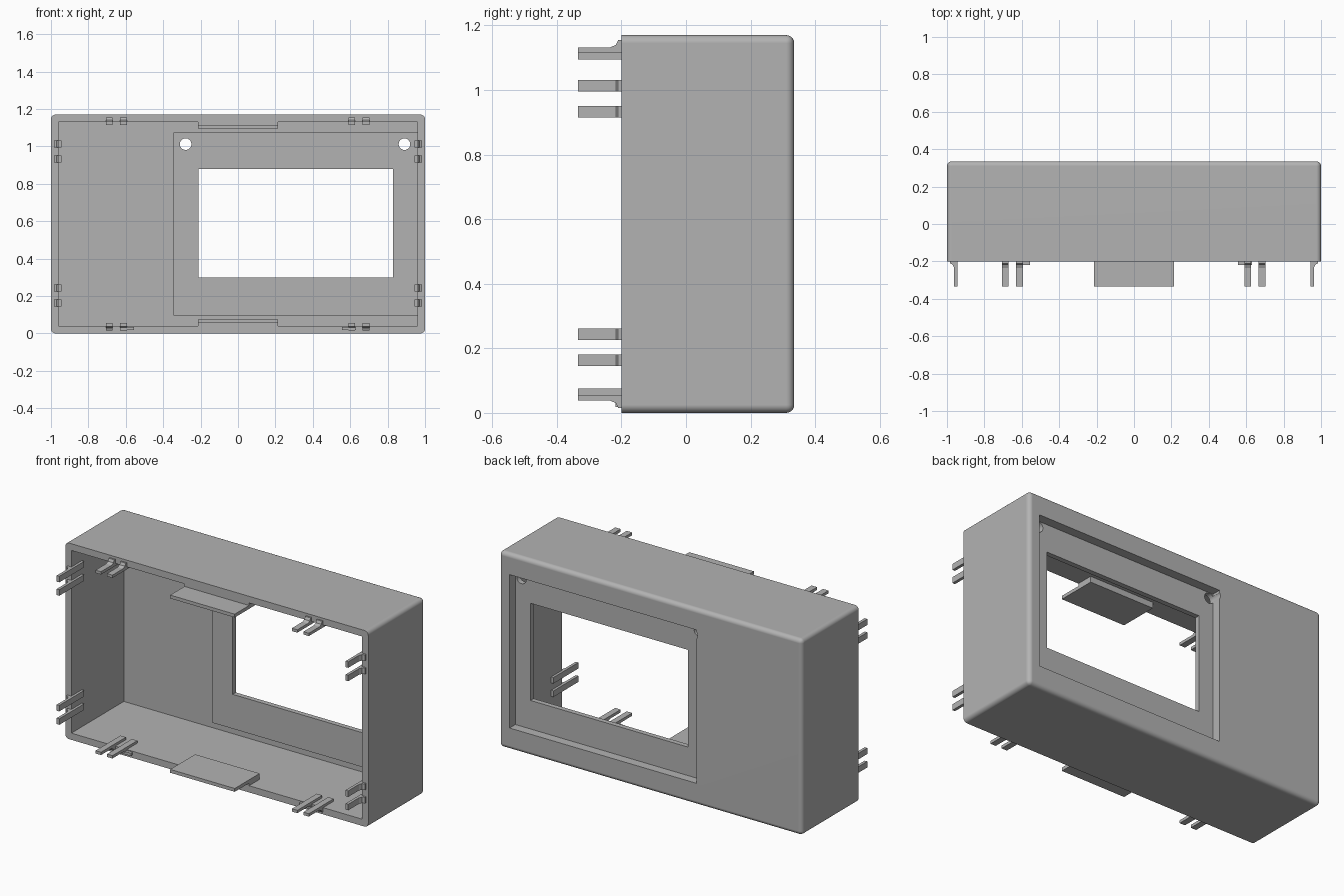
import bpy
import bmesh
from mathutils import Vector, Matrix

cube = bpy.data.objects.get("Cube")
if cube:
    bpy.data.objects.remove(cube, do_unlink=True)

HEIGHT = 1.17
FRONT, BACK = -0.2, 0.335
WALL = 0.04

grey = bpy.data.materials.new("plain grey")
grey.use_nodes = True
grey.diffuse_color = (0.45, 0.45, 0.45, 1)
grey.node_tree.nodes["Principled BSDF"].inputs["Base Color"].default_value = grey.diffuse_color


def make_object(name, bm):
    bmesh.ops.recalc_face_normals(bm, faces=bm.faces)
    mesh = bpy.data.meshes.new(name)
    bm.to_mesh(mesh)
    bm.free()
    mesh.materials.append(grey)
    obj = bpy.data.objects.new(name, mesh)
    bpy.context.collection.objects.link(obj)
    return obj


def box(name, x, y, z, bevel=0):
    """Box from (min, max) ranges, optionally rounded except at its front."""
    bm = bmesh.new()
    size = [b - a for a, b in (x, y, z)]
    centre = Vector([(a + b) / 2 for a, b in (x, y, z)])
    bmesh.ops.create_cube(bm, size=1, matrix=Matrix.Translation(centre) @ Matrix.Diagonal((*size, 1)))
    if bevel:
        edges = [e for e in bm.edges if max(v.co.y for v in e.verts) > y[0] + 0.01]
        bmesh.ops.bevel(bm, geom=edges, offset=bevel, segments=5, profile=0.5, affect="EDGES")
    return make_object(name, bm)


def rod(name, x, z, radius):
    bm = bmesh.new()
    turn = Matrix.Translation((x, BACK, z)) @ Matrix.Rotation(1.5708, 4, "X")
    bmesh.ops.create_cone(bm, cap_ends=True, segments=32, radius1=radius, radius2=radius,
                          depth=0.5, matrix=turn)
    return make_object(name, bm)


def combine(target, tool, operation):
    mod = target.modifiers.new("combine", "BOOLEAN")
    mod.operation = operation
    mod.solver = "EXACT"
    mod.object = tool
    bpy.context.view_layer.objects.active = target
    bpy.ops.object.modifier_apply(modifier=mod.name)
    bpy.data.objects.remove(tool, do_unlink=True)


# Open-fronted housing with an inner frame, stepped recess and window
housing = box("housing", (-1, 1), (FRONT, BACK), (0, HEIGHT), bevel=0.025)
combine(housing, box("cavity", (WALL - 1, 1 - WALL), (-0.5, 0.295), (WALL, HEIGHT - WALL)), "DIFFERENCE")
combine(housing, box("frame", (-0.345, 0.97), (0.25, 0.31), (0.095, 1.075)), "UNION")
combine(housing, box("recess", (-0.305, 0.93), (0.28, 0.5), (0.13, 1.045)), "DIFFERENCE")
combine(housing, box("window", (-0.21, 0.83), (0.1, 0.5), (0.3, 0.88)), "DIFFERENCE")
for hole_x in (-0.28, 0.89):
    combine(housing, rod("screw_hole", hole_x, 1.012, 0.031), "DIFFERENCE")

bpy.ops.object.select_all(action="DESELECT")
housing.select_set(True)
bpy.context.view_layer.objects.active = housing
bpy.ops.object.shade_smooth_by_angle(angle=0.6)
weighted = housing.modifiers.new("weighted normals", "WEIGHTED_NORMAL")
weighted.keep_sharp = True


def wall_point(wall, depth, y, along):
    """Place a point by its depth in from the outside of a wall."""
    return {"left": (1 - depth, y, along), "right": (depth - 1, y, along),
            "top": (along, y, HEIGHT - depth), "bottom": (along, y, depth)}[wall]


def prism(name, wall, profile, start, end):
    bm = bmesh.new()
    face = bm.faces.new([bm.verts.new(wall_point(wall, d, y, start)) for d, y in profile])
    moved = bmesh.ops.extrude_face_region(bm, geom=[face])["geom"]
    shift = Vector(wall_point(wall, 0, 0, end)) - Vector(wall_point(wall, 0, 0, start))
    bmesh.ops.translate(bm, vec=shift, verts=[v for v in moved if isinstance(v, bmesh.types.BMVert)])
    return make_object(name, bm)


# Snap fingers with a flared foot, in pairs along each wall
finger = [(0.015, -0.19), (0.015, -0.21), (0.03, -0.217), (0.038, -0.235),
          (0.038, -0.335), (0.055, -0.335), (0.055, -0.1), (0.03, -0.1)]
for wall in ("left", "right"):
    for i, z in enumerate((0.145, 0.225, 0.915, 0.995)):
        prism(f"{wall}_finger_{i + 1}", wall, finger, z, z + 0.036)
for wall in ("top", "bottom"):
    for i, x in enumerate((-0.688, -0.612, 0.608, 0.684)):
        prism(f"{wall}_finger_{i + 1}", wall, finger, x - 0.018, x + 0.018)

# Small feet beside the inner bottom fingers
foot = [(0.018, -0.19), (0.018, -0.218), (0.035, -0.218), (0.035, -0.19)]
for side in (-1, 1):
    prism("bottom_foot", "bottom", foot, side * 0.63, side * 0.555)

# Wide locating tongues at top and bottom, stepped in from the wall
tongue = [(0.03, -0.2), (0.055, -0.2), (0.055, -0.335), (0.075, -0.335), (0.075, -0.1), (0.03, -0.1)]
for wall in ("top", "bottom"):
    prism(f"{wall}_tongue", wall, tongue, -0.213, 0.213)
